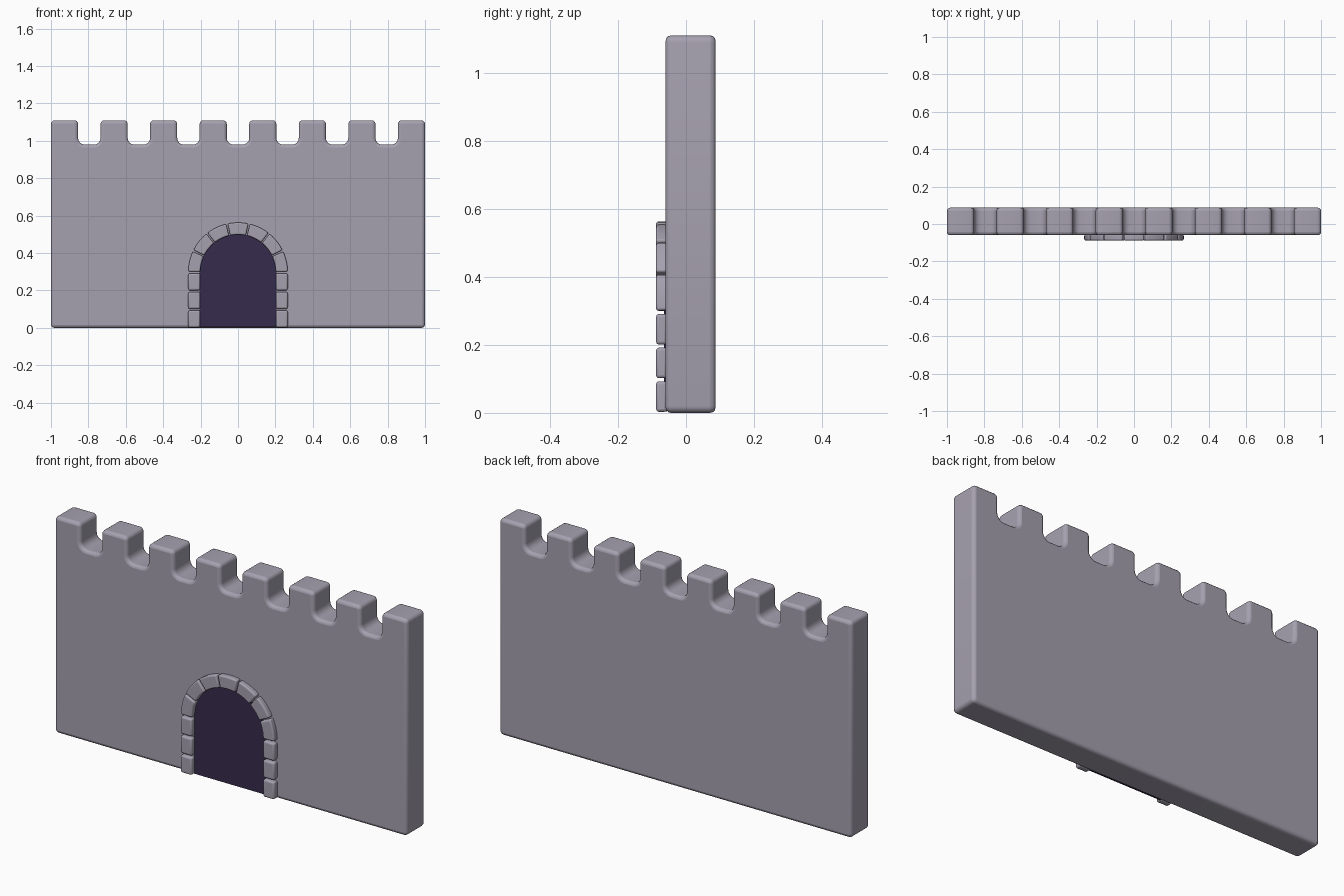
import bpy, bmesh, math
from mathutils import Vector

if "Cube" in bpy.data.objects:
    bpy.data.objects.remove(bpy.data.objects["Cube"], do_unlink=True)


def material(name, colour):
    mat = bpy.data.materials.new(name)
    mat.use_nodes = True
    mat.diffuse_color = (*colour, 1)
    mat.node_tree.nodes["Principled BSDF"].inputs["Base Color"].default_value = (*colour, 1)
    return mat


stone = material("grey stone", (0.38, 0.355, 0.43))
dark = material("dark doorway", (0.037, 0.025, 0.074))


def prism(name, outline, front, back, mat, bevel=0, corner=None):
    """Extrude an x-z outline along y; corner(point) gives the rounding of each corner."""
    bm = bmesh.new()
    face = bm.faces.new([bm.verts.new((x, front, z)) for x, z in outline])
    ext = bmesh.ops.extrude_face_region(bm, geom=[face])
    moved = [v for v in ext["geom"] if isinstance(v, bmesh.types.BMVert)]
    bmesh.ops.translate(bm, verts=moved, vec=(0, back - front, 0))
    bmesh.ops.recalc_face_normals(bm, faces=bm.faces[:])
    if corner:
        groups = {}
        for e in bm.edges:
            a, b = (v.co for v in e.verts)
            if abs(a.y - b.y) > 0.01:
                groups.setdefault(corner(a), []).append(e)
        for radius, edges in groups.items():
            bmesh.ops.bevel(bm, geom=edges, offset=radius, segments=4,
                            profile=0.5, affect='EDGES', clamp_overlap=False)
    mesh = bpy.data.meshes.new(name)
    bm.to_mesh(mesh)
    bm.free()
    mesh.materials.append(mat)
    obj = bpy.data.objects.new(name, mesh)
    bpy.context.collection.objects.link(obj)
    if bevel:
        mod = obj.modifiers.new("rounded edges", 'BEVEL')
        mod.width = bevel
        mod.segments = 3
        mod.limit_method = 'ANGLE'
        mod.angle_limit = math.radians(40)
        mod.use_clamp_overlap = False
    bpy.ops.object.select_all(action='DESELECT')
    obj.select_set(True)
    bpy.context.view_layer.objects.active = obj
    bpy.ops.object.shade_smooth_by_angle(angle=math.radians(40))
    return obj


def arc(radius, start, end, steps):
    angles = [start + (end - start) * i / steps for i in range(steps + 1)]
    return [(radius * math.cos(a), SPRING + radius * math.sin(a)) for a in angles]


FRONT, BACK = -0.06, 0.087
TOP, NOTCH = 1.11, 0.98
SPRING, INNER, OUTER = 0.297, 0.205, 0.266

# Crenellated wall: eight merlons with seven notches
MERLON, GAP = 0.145, 0.12
outline = [(-1, 0), (1, 0)]
for i in range(8):
    right = 1 - i * (MERLON + GAP)
    left = right - MERLON
    outline += [(right, TOP), (left, TOP)]
    if i < 7:
        outline += [(left, NOTCH), (left - GAP, NOTCH)]
outline[-1] = (-1, TOP)
prism("castle_wall", outline, FRONT, BACK, stone, bevel=0.016,
      corner=lambda p: 0.035 if abs(p.z - NOTCH) < 0.001 else 0.02)

# Dark arched doorway plate
door = [(-INNER, 0.004), (INNER, 0.004)] + arc(INNER, 0, math.pi, 24)
prism("doorway", door, FRONT - 0.004, FRONT + 0.004, dark)

# Jamb stones on both sides
STONE_FRONT, STONE_BACK = -0.088, -0.055
for side, label in ((1, "left"), (-1, "right")):
    for i in range(3):
        low = 0.003 + i * 0.099
        high = low + 0.09
        block = [(side * x, z) for x, z in ((INNER - 0.003, low), (OUTER, low),
                                            (OUTER, high), (INNER - 0.003, high))]
        prism(f"jamb_stone_{label}_{i + 1}", block, STONE_FRONT, STONE_BACK, stone, bevel=0.009)

# Wedge stones around the arch
COUNT = 7
for i in range(COUNT):
    start = math.pi * i / COUNT + 0.016
    end = math.pi * (i + 1) / COUNT - 0.016
    wedge = arc(OUTER, start, end, 5) + arc(INNER - 0.003, end, start, 5)
    prism(f"arch_stone_{i + 1}", wedge, STONE_FRONT, STONE_BACK, stone, bevel=0.007)
